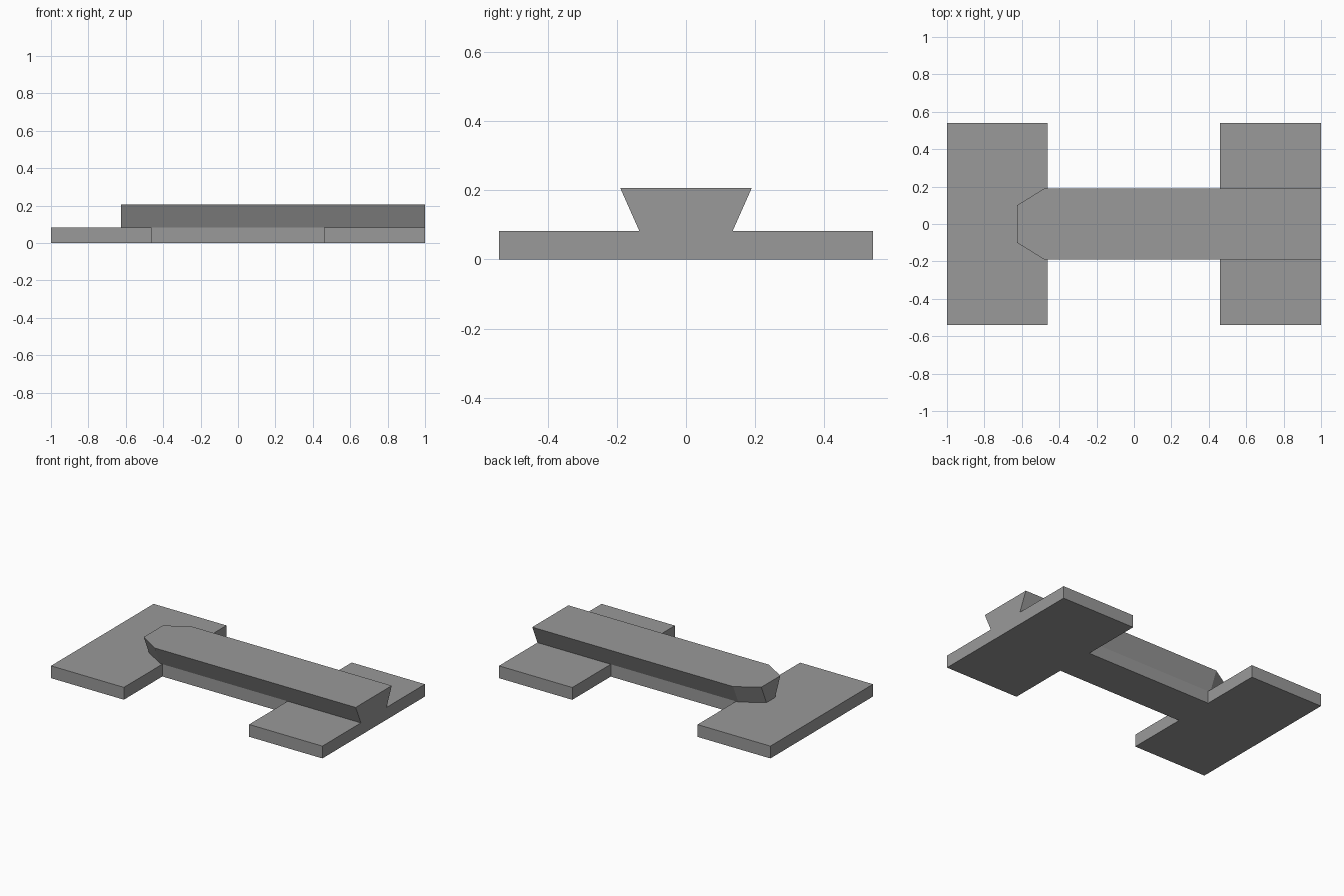
import bpy, bmesh

if "Cube" in bpy.data.objects:
    bpy.data.objects.remove(bpy.data.objects["Cube"])

# Single flat grey
grey = bpy.data.materials.new("mid_grey")
grey.diffuse_color = (0.32, 0.32, 0.32, 1)
grey.use_nodes = True
grey.node_tree.nodes["Principled BSDF"].inputs["Base Color"].default_value = grey.diffuse_color


def loft(name, lower, upper, z0, z1):
    """Closed solid between two matching outlines at heights z0 and z1."""
    bm = bmesh.new()
    a = [bm.verts.new((x, y, z0)) for x, y in lower]
    b = [bm.verts.new((x, y, z1)) for x, y in upper]
    bm.faces.new(a)
    bm.faces.new(b)
    n = len(a)
    for i in range(n):
        j = (i + 1) % n
        bm.faces.new((a[i], a[j], b[j], b[i]))
    bmesh.ops.recalc_face_normals(bm, faces=bm.faces)
    mesh = bpy.data.meshes.new(name)
    bm.to_mesh(mesh)
    bm.free()
    mesh.materials.append(grey)
    obj = bpy.data.objects.new(name, mesh)
    bpy.context.collection.objects.link(obj)
    return obj


def mirrored(half):
    """Complete an outline by mirroring its front half across y = 0."""
    return half + [(x, -y) for x, y in reversed(half)]


BASE_TOP, RAIL_TOP = 0.082, 0.206
NECK, RAIL = 0.135, 0.19   # rail half widths, bottom and top

# H-shaped base: two wide plates joined by a narrow web
base = mirrored([(-1, -0.54), (-0.463, -0.54), (-0.463, -NECK),
                 (0.46, -NECK), (0.46, -0.54), (1, -0.54)])
loft("base_plate", base, base, 0, BASE_TOP)


# Dovetail rail with a chamfered nose, wider at the top
def rail_outline(w):
    return mirrored([(-0.625, -(w - 0.09)), (-0.48, -w), (1, -w)])


loft("dovetail_rail", rail_outline(NECK), rail_outline(RAIL), BASE_TOP, RAIL_TOP)
